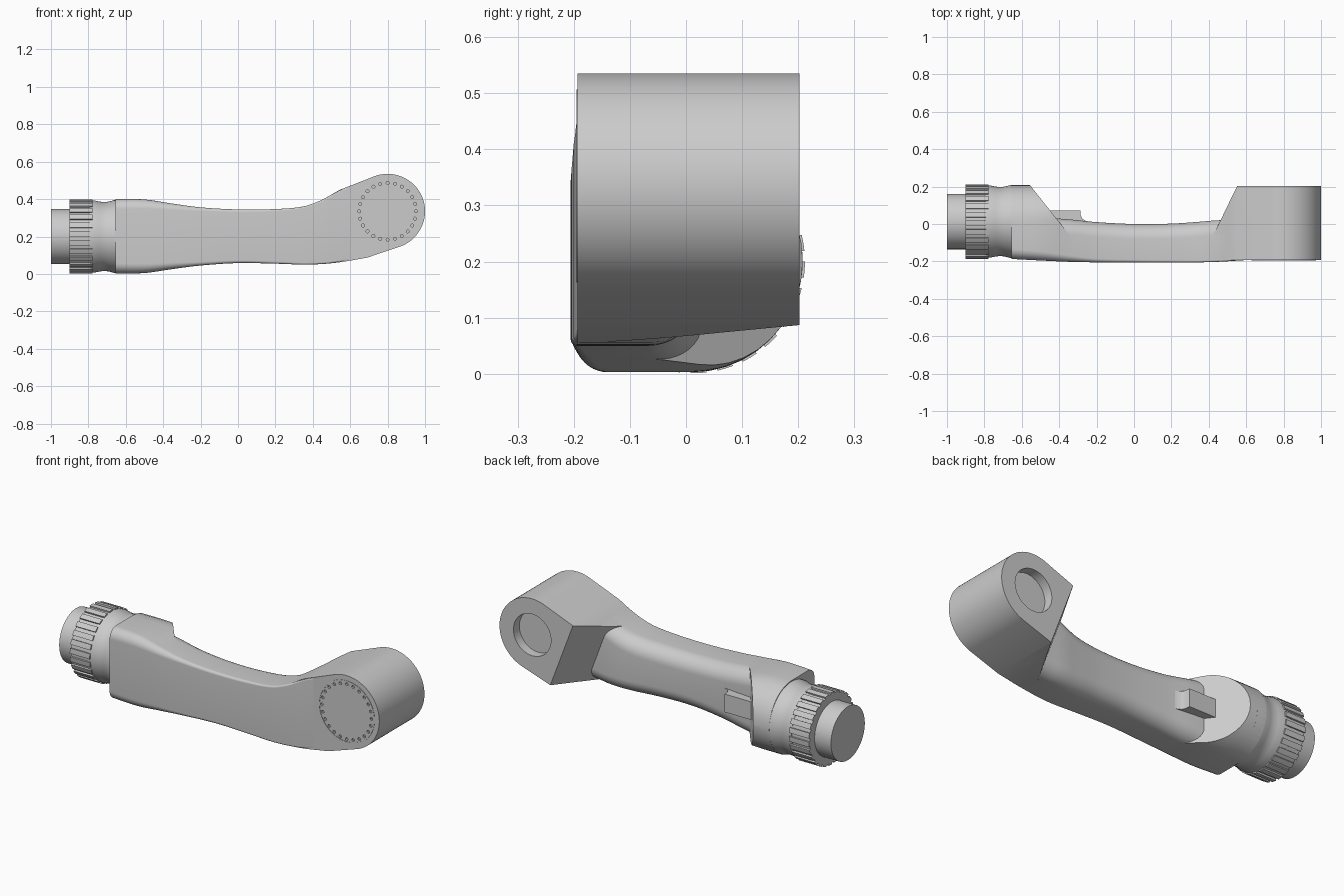
import bpy, bmesh
from math import sin, cos, pi, radians
from mathutils import Vector, Matrix

if "Cube" in bpy.data.objects:
    bpy.data.objects.remove(bpy.data.objects["Cube"])

YC, ZC = 0.013, 0.2          # axis of the wrist shaft
HX, HZ, HR = 0.8, 0.335, 0.2  # head centre and radius


def finish(bm, name, angle=30):
    bmesh.ops.recalc_face_normals(bm, faces=bm.faces)
    me = bpy.data.meshes.new(name)
    bm.to_mesh(me)
    bm.free()
    ob = bpy.data.objects.new(name, me)
    bpy.context.collection.objects.link(ob)
    if angle:
        smooth(ob, angle)
    return ob


def smooth(ob, angle=30):
    bpy.ops.object.select_all(action='DESELECT')
    ob.select_set(True)
    bpy.context.view_layer.objects.active = ob
    bpy.ops.object.shade_smooth_by_angle(angle=radians(angle))


def loft(rings):
    """Closed skin through rings of equal length, capped at both ends."""
    bm = bmesh.new()
    rows = [[bm.verts.new(p) for p in r] for r in rings]
    n = len(rows[0])
    for a, b in zip(rows, rows[1:]):
        for i in range(n):
            j = (i + 1) % n
            bm.faces.new((a[i], a[j], b[j], b[i]))
    bm.faces.new(rows[0])
    bm.faces.new(rows[-1][::-1])
    return bm


def slice_off(bm, point, normal):
    """Remove everything on the normal side and cap the cut."""
    res = bmesh.ops.bisect_plane(bm, geom=bm.verts[:] + bm.edges[:] + bm.faces[:],
                                 plane_co=point, plane_no=normal, clear_outer=True)
    edges = [e for e in res['geom_cut'] if isinstance(e, bmesh.types.BMEdge)]
    bmesh.ops.holes_fill(bm, edges=edges)


def turned(stations, n=64):
    """Revolved (x, radius) profile around the wrist axis."""
    return loft([[(x, YC + r * cos(2 * pi * i / n), ZC + r * sin(2 * pi * i / n))
                  for i in range(n)] for x, r in stations])


def section(x, zl, zh, yf, yb, rf, rb):
    """Rounded rectangle in the yz plane, front radius rf and back radius rb."""
    rb = min(rb, (zh - zl) / 2 - 0.001)
    pts = []
    for y, z, r, a0 in ((yb - rb, zh - rb, rb, 0), (yf + rf, zh - rf, rf, 90),
                        (yf + rf, zl + rf, rf, 180), (yb - rb, zl + rb, rb, 270)):
        for k in range(11):
            a = radians(a0 + 9 * k)
            pts.append((x, y + r * cos(a), z + r * sin(a)))
    return pts


# Side outline: x, low z, high z, front y, back y, front radius
OUTLINE = [(-0.655, 0.003, 0.4, -0.187, 0.04, 0.055), (-0.5, 0.005, 0.398, -0.195, 0.035, 0.05),
           (-0.35, 0.026, 0.376, -0.202, 0.025, 0.035), (-0.2, 0.045, 0.356, -0.205, 0.01, 0.02),
           (0.0, 0.058, 0.345, -0.206, 0.0, 0.015), (0.2, 0.055, 0.347, -0.206, 0.002, 0.012),
           (0.35, 0.05, 0.361, -0.205, 0.012, 0.01), (0.45, 0.053, 0.397, -0.202, 0.02, 0.01),
           (0.55, 0.063, 0.452, -0.197, 0.02, 0.01), (0.66, 0.082, 0.49, -0.19, 0.02, 0.01)]


def outline(x):
    """Smooth interpolation of the outline table."""
    i = max(k for k in range(len(OUTLINE) - 1) if OUTLINE[k][0] <= x + 1e-6)
    p = [OUTLINE[min(max(i + d, 0), len(OUTLINE) - 1)] for d in (-1, 0, 1, 2)]
    h = p[2][0] - p[1][0]
    t = (x - p[1][0]) / h
    out = []
    for c in range(1, 6):
        m1 = (p[2][c] - p[0][c]) / (p[2][0] - p[0][0]) * h
        m2 = (p[3][c] - p[1][c]) / (p[3][0] - p[1][0]) * h
        out.append((2 * t**3 - 3 * t**2 + 1) * p[1][c] + (t**3 - 2 * t**2 + t) * m1
                   + (3 * t**2 - 2 * t**3) * p[2][c] + (t**3 - t**2) * m2)
    return out


def spread(a, b, n):
    return [a + (b - a) * i / n for i in range(n + 1)]


# Slim curved arm
rings = []
for x in spread(-0.6, 0.64, 50):
    zl, zh, yf, yb, rf = outline(x)
    d = 0.001 if x < -0.36 or x > 0.5 else 0
    rings.append(section(x, zl + d, zh - d, yf + d, yb, rf, 0.08))
finish(loft(rings), "arm")

# Wrist housing: flat front, half-round back, sliced at a slant
rings = []
for x in spread(-0.655, -0.2, 24):
    zl, zh, yf, yb, rf = outline(x)
    rings.append(section(x, zl, zh, yf, 0.208, rf, 0.2))
bm = loft(rings)
slice_off(bm, (-0.55, 0.2, 0.2), Vector((0.24, 0.19, 0)).normalized())
finish(bm, "wrist_housing")

# Neck and shaft
finish(turned([(-0.79, 0.192), (-0.765, 0.192), (-0.74, 0.187), (-0.715, 0.184),
               (-0.69, 0.187), (-0.665, 0.194), (-0.64, 0.195), (-0.6, 0.195)]), "neck")
finish(turned([(-1.0, 0.148), (-0.88, 0.148)]), "wrist_shaft")

# Ribbed grip ring
TEETH = 26
prof = []
for i in range(TEETH):
    for f, r in ((0.0, 0.19), (0.2, 0.19), (0.4, 0.19), (0.4, 0.199),
                 (0.7, 0.199), (1.0, 0.199)):
        a = 2 * pi * (i + f) / TEETH
        prof.append((YC + r * cos(a), ZC + r * sin(a)))
finish(loft([[(x, y, z) for y, z in prof] for x in (-0.9, -0.778)]), "grip_ring")

# Small connector block with a filleted foot
foot = [(-0.5, -0.06), (-0.5, 0.073), (-0.287, 0.073), (-0.285, 0.045),
        (-0.275, 0.027), (-0.258, 0.017), (-0.235, 0.012), (-0.235, -0.06)]
finish(loft([[(x, y, z) for x, y in foot] for z in (0.15, 0.25)]), "connector_block")

# Joint head: outline extruded across, sliced towards the arm
prof = [(x, outline(x)[1]) for x in spread(0.38, 0.55, 8)]
prof += [(HX + HR * cos(radians(a)), HZ + HR * sin(radians(a))) for a in spread(110, -70, 40)]
prof += [(0.69, 0.087)] + [(x, outline(x)[0]) for x in spread(0.62, 0.38, 8)]
bm = loft([[(x, y, z) for x, z in prof] for y in (-0.193, 0.202)])
a, b = Vector((0.14, 0, -0.37)), Vector((-0.12, -0.25, -0.07))
slice_off(bm, (0.55, 0.202, 0.455), a.cross(b).normalized())
head = finish(bm, "joint_head", 0)


def cylinder(bm, x, z, r, y0, y1, n):
    m = Matrix.Translation((x, (y0 + y1) / 2, z)) @ Matrix.Rotation(pi / 2, 4, 'X')
    bmesh.ops.create_cone(bm, cap_ends=True, segments=n, radius1=r, radius2=r,
                          depth=abs(y1 - y0), matrix=m)


# Back socket and ring of small front holes
bm = bmesh.new()
cylinder(bm, HX, HZ, 0.115, 0.15, 0.25, 48)
for i in range(24):
    t = 2 * pi * i / 24
    cylinder(bm, HX + 0.152 * cos(t), HZ + 0.152 * sin(t), 0.008, -0.22, -0.183, 12)
cutter = finish(bm, "head_cutter", 0)
cutter.hide_render = True
mod = head.modifiers.new("cut", 'BOOLEAN')
mod.operation, mod.solver, mod.object = 'DIFFERENCE', 'EXACT', cutter
bpy.context.view_layer.objects.active = head
bpy.ops.object.modifier_apply(modifier="cut")
bpy.data.objects.remove(cutter)
smooth(head)

# Thin front cover rim
bm = bmesh.new()
rows = []
for r, y in ((0.172, -0.19), (0.172, -0.195), (0.165, -0.195), (0.165, -0.19)):
    rows.append([bm.verts.new((HX + r * cos(2 * pi * i / 64), y, HZ + r * sin(2 * pi * i / 64)))
                 for i in range(64)])
for k in range(4):
    p, q = rows[k], rows[(k + 1) % 4]
    for i in range(64):
        j = (i + 1) % 64
        bm.faces.new((p[i], p[j], q[j], q[i]))
finish(bm, "cover_rim")
